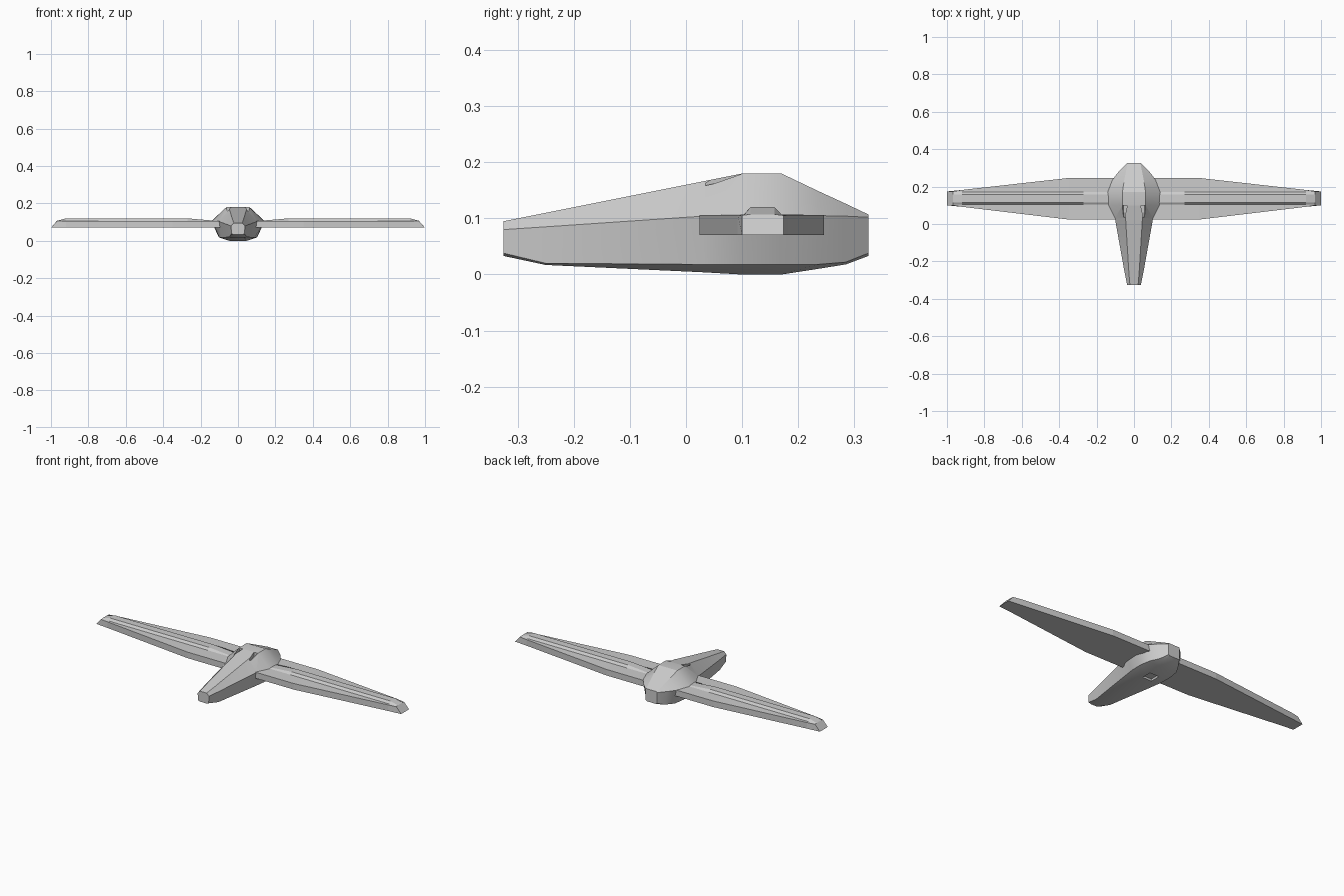
import bpy, bmesh, math

if "Cube" in bpy.data.objects:
    bpy.data.objects.remove(bpy.data.objects["Cube"])


def loft(name, rings):
    """Skin a list of closed rings and cap both ends."""
    bm = bmesh.new()
    loops = [[bm.verts.new(p) for p in ring] for ring in rings]
    n = len(loops[0])
    for a, b in zip(loops, loops[1:]):
        for i in range(n):
            j = (i + 1) % n
            bm.faces.new((a[i], a[j], b[j], b[i]))
    bm.faces.new(loops[0])
    bm.faces.new(loops[-1])
    bmesh.ops.recalc_face_normals(bm, faces=bm.faces)
    mesh = bpy.data.meshes.new(name)
    bm.to_mesh(mesh)
    bm.free()
    ob = bpy.data.objects.new(name, mesh)
    bpy.context.collection.objects.link(ob)
    return ob


def mirror_x(ob):
    ob.modifiers.new("mirror", "MIRROR").use_axis[0] = True


def smooth(ob, angle):
    bpy.ops.object.select_all(action="DESELECT")
    ob.select_set(True)
    bpy.context.view_layer.objects.active = ob
    bpy.ops.object.shade_smooth_by_angle(angle=math.radians(angle))


# Fuselage: y, then half section from belly to roof as (x, z)
sections = [
    (-0.325, [(.022, .033), (.035, .038), (.037, .080), (.022, .095)]),
    (-0.250, [(.032, .017), (.047, .020), (.052, .085), (.028, .110)]),
    (0.030, [(.045, .004), (.090, .018), (.102, .104), (.045, .166)]),
    (0.100, [(.045, .000), (.100, .018), (.138, .105), (.062, .180)]),
    (0.170, [(.045, .000), (.102, .018), (.143, .105), (.062, .180)]),
    (0.235, [(.040, .010), (.092, .018), (.117, .105), (.052, .149)]),
    (0.285, [(.035, .018), (.062, .022), (.078, .104), (.042, .126)]),
    (0.325, [(.030, .033), (.037, .038), (.037, .102), (.034, .107)]),
]
fuselage = loft("fuselage", [
    [(x, y, z) for x, z in half] + [(-x, y, z) for x, z in reversed(half)]
    for y, half in sections])
smooth(fuselage, 25)

# Paired wedge notches in the roof and a shallow belly recess
notch = loft("roof_notch_cutter", [
    [(.050, .035, .150), (.054, .035, .150), (.054, .035, .20), (.050, .035, .20)],
    [(.036, .098, .155), (.056, .098, .155), (.068, .098, .20), (.036, .098, .20)]])
mirror_x(notch)
recess = loft("belly_recess_cutter", [
    [(x, .105, -.02), (x, .165, -.02), (x, .165, .012), (x, .105, .012)]
    for x in (-.03, .03)])
for cutter in (notch, recess):
    cut = fuselage.modifiers.new(cutter.name, "BOOLEAN")
    cut.operation = "DIFFERENCE"
    cut.object = cutter
    cutter.hide_render = True
    cutter.hide_set(True)


# Wings: flat-topped blades with a raised spar, tapering to bevelled tips
def wing_ring(x, y0, y1, edge, ridge, tip=None):
    xb = tip or x
    return [(xb, y0, .07), (xb, y1, .07), (x, y1, edge), (x, .170, edge + .001),
            (x, .158, ridge), (x, .115, ridge), (x, .103, edge + .001), (x, y0, edge)]


wings = loft("wings", [
    wing_ring(.09, .024, .246, .106, .108),
    wing_ring(.14, .024, .246, .106, .109),
    wing_ring(.27, .024, .246, .106, .120),
    wing_ring(.35, .024, .246, .106, .120),
    wing_ring(.92, .092, .182, .106, .120),
    wing_ring(.968, .100, .174, .105, .107, 1.0)])
mirror_x(wings)
